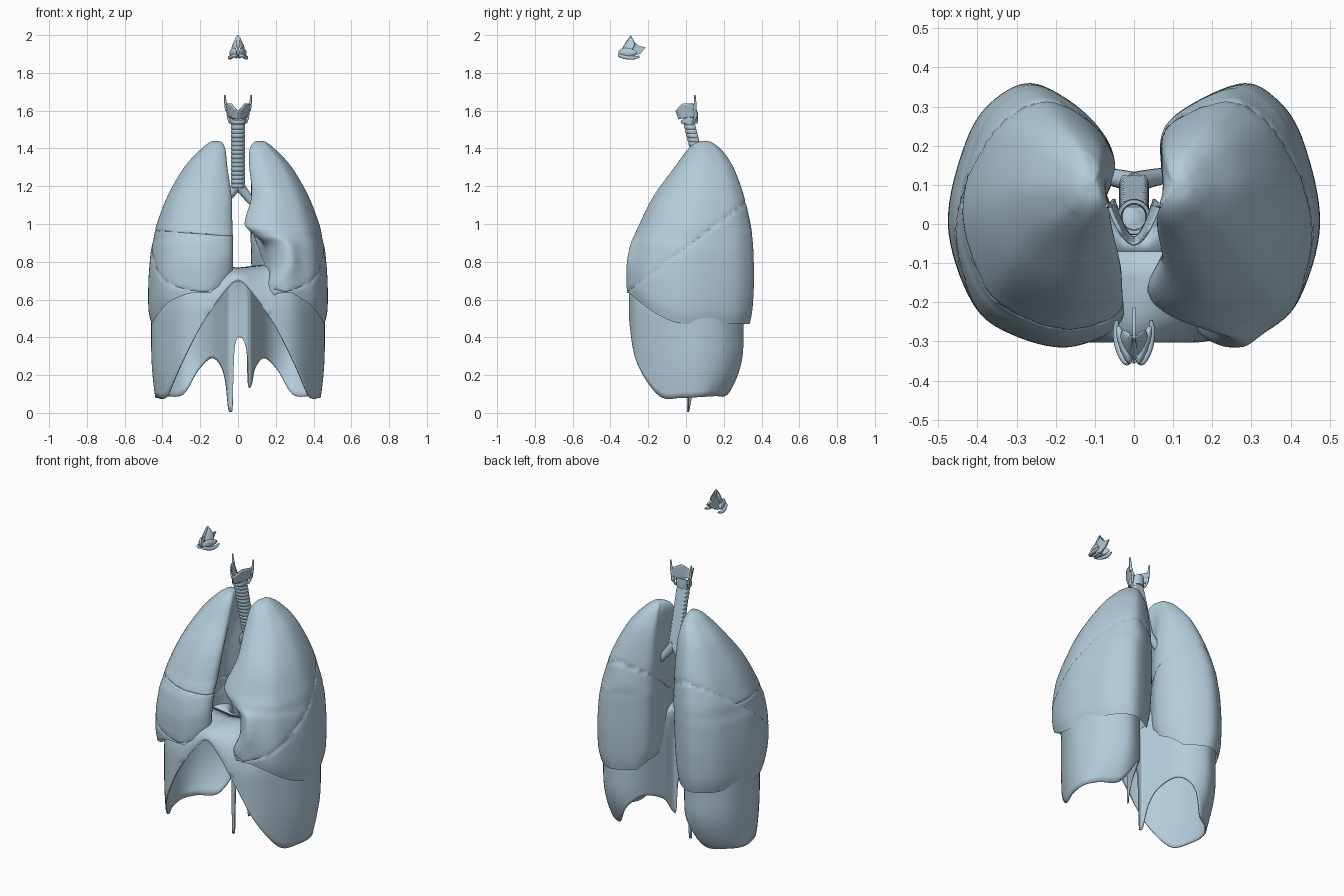
import bpy, bmesh, math
from mathutils import Vector

if "Cube" in bpy.data.objects:
    bpy.data.objects.remove(bpy.data.objects["Cube"])

tissue = bpy.data.materials.new("pale_blue")
tissue.diffuse_color = (.45, .60, .70, 1)
tissue.use_nodes = True
tissue.node_tree.nodes["Principled BSDF"].inputs["Base Color"].default_value = tissue.diffuse_color


def catmull(pts, n, closed=False):
    """Smooth curve through points of any dimension, n samples per span."""
    m, out = len(pts), []
    get = (lambda i: pts[i % m]) if closed else (lambda i: pts[min(max(i, 0), m - 1)])
    for i in range(m if closed else m - 1):
        for k in range(n):
            t = k / n
            out.append(tuple(0.5 * (2 * b + (c - a) * t + (2 * a - 5 * b + 4 * c - d) * t * t
                                    + (3 * b - a - 3 * c + d) * t ** 3)
                             for a, b, c, d in zip(get(i - 1), get(i), get(i + 1), get(i + 2))))
    if not closed:
        out.append(tuple(pts[-1]))
    return out


def clamp(v):
    return min(max(v, 0), 1)


def loft(rings, closed=True, caps=True):
    bm = bmesh.new()
    rows = [[bm.verts.new(p) for p in r] for r in rings]
    n = len(rows[0])
    for a, b in zip(rows, rows[1:]):
        for j in range(n if closed else n - 1):
            k = (j + 1) % n
            bm.faces.new((a[j], a[k], b[k], b[j]))
    if caps:
        bm.faces.new(rows[0])
        bm.faces.new(rows[-1])
    bmesh.ops.recalc_face_normals(bm, faces=bm.faces)
    return bm


def finish(name, bm, thick=0, subdiv=0, angle=40):
    me = bpy.data.meshes.new(name)
    bm.to_mesh(me)
    bm.free()
    me.materials.append(tissue)
    ob = bpy.data.objects.new(name, me)
    bpy.context.collection.objects.link(ob)
    bpy.ops.object.select_all(action='DESELECT')
    ob.select_set(True)
    bpy.context.view_layer.objects.active = ob
    bpy.ops.object.shade_smooth_by_angle(angle=math.radians(angle))
    if thick:
        mod = ob.modifiers.new("thickness", 'SOLIDIFY')
        mod.thickness, mod.offset = thick, 0
    if subdiv:
        ob.modifiers.new("round", 'SUBSURF').levels = subdiv


def tube(name, pts, n=8, sides=14):
    """Tapered tube; each point is x, y, z, radius."""
    path = catmull(pts, n)
    rings = []
    for i, p in enumerate(path):
        d = Vector(path[min(i + 1, len(path) - 1)][:3]) - Vector(path[max(i - 1, 0)][:3])
        q = d.to_track_quat('Z', 'Y')
        rings.append([Vector(p[:3]) + q @ Vector((p[3] * math.cos(a), p[3] * math.sin(a), 0))
                      for a in (2 * math.pi * k / sides for k in range(sides))])
    finish(name, loft(rings))


# Lungs: z, outer x, front y, back y, front inner x (right, left), hilum x, back inner x
LEVELS = [
    (1.440, .130, .090, .110, .105, .105, .105, .105),
    (1.430, .155, .050, .140, .085, .082, .085, .092),
    (1.39, .203, .005, .190, .068, .062, .072, .080),
    (1.30, .285, -.060, .250, .058, .062, .075, .072),
    (1.15, .372, -.170, .305, .035, .075, .090, .070),
    (1.00, .430, -.245, .340, .030, .035, .100, .070),
    (.92, .447, -.272, .350, .028, .085, .110, .070),
    (.85, .462, -.292, .355, .026, .160, .115, .072),
    (.70, .474, -.312, .358, .026, .175, .120, .075),
    (.55, .474, -.314, .350, .030, .130, .115, .080),
    (.47, .458, -.310, .335, .040, .145, .115, .090)]


def base_z(x, y):
    front = clamp(-y / .30) ** 1.7
    medial = clamp((.14 - abs(x)) / .1)
    hollow = max(0, 1 - ((y + .03) / .17) ** 2) * clamp((.24 - abs(x)) / .1)
    return .47 + .165 * front + .12 * medial + .13 * hollow


def lung(name, side):
    rings = []
    for z, xo, yf, yb, xr, xl, xh, xb in catmull(LEVELS, 7):
        xi = xr if side < 0 else xl
        b = min(xi, .06) if z < 1.4 else xi
        w, h = xo - b, yb - yf
        mid = clamp((1.35 - z) / .2) * .022 if side < 0 else 0
        loop = catmull([(xi, yf + .12 * h), (xi + .3 * (xo - xi), yf), (b + .66 * w, yf + .055 * h),
                        (b + .87 * w, yf + .18 * h), (xo, yf + .47 * h), (b + .90 * w, yf + .78 * h),
                        (b + .74 * w, yf + .94 * h), (b + .5 * w, yb),
                        (xb + (.08 if side < 0 else .05) * w, yf + .86 * h),
                        (xb - mid, yf + .66 * h), (xh, yf + .38 * h)], 8, True)
        rings.append([(side * x, y, z if z > 1 else 1 - (1 - z) * (1 - base_z(x, y)) / .53)
                      for x, y in loop])
    # hollow underside resting on the diaphragm
    rim = rings[-1]
    cx, cy = side * .26, .02
    for k in (.97, .85, .6, .3, .05):
        rings.append([(cx + (x - cx) * k, cy + (y - cy) * k, z + (.79 - z) * (1 - k ** 3))
                      for x, y, z in rim])
    bm = loft(rings)

    # fissures are thin grooves cut between the lobes
    def groove(co, no, faces):
        geom = list({e for f in faces for e in (*f.verts, *f.edges)}) + list(faces)
        cut = bmesh.ops.bisect_plane(bm, geom=geom, dist=1e-3, plane_co=co, plane_no=no)['geom_cut']
        bm.normal_update()
        verts = [v for v in cut if isinstance(v, bmesh.types.BMVert)]
        for v, n in [(v, v.normal.copy()) for v in verts]:
            v.co -= n * .004

    co, no = Vector((0, 0, .875)), Vector((0, -.45, .6))
    groove(co, no, bm.faces[:])
    if side < 0:
        groove(Vector((0, 0, .935)), Vector((.07, 0, 1)),
               [f for f in bm.faces if (f.calc_center_median() - co).dot(no) > 0])
    finish(name, bm, angle=50)


lung("right_lung", -1)
lung("left_lung", 1)

# Diaphragm: outline x, y and height of the free lower edge
half = [(.08, -.300, .63), (.19, -.295, .47), (.30, -.255, .26), (.392, -.14, .09), (.446, -.02, .08),
        (.452, .09, .085), (.405, .21, .09), (.30, .295, .10), (.21, .280, .23), (.14, .21, .29)]
crura = [(.09, .09, .24), (.07, .03, .15), (.055, .015, .15), (.045, .01, .33), (.015, .01, .40),
         (-.018, .01, .34), (-.030, .01, .012), (-.048, .015, .012), (-.064, .05, .16), (-.09, .11, .25)]
outline = [(0, -.30, .70)] + half + crura + [(-x, y, z) for x, y, z in reversed(half)]
columns = []
for ox, oy, zr in catmull(outline, 7, True):
    zr = max(zr, 0.005)
    zs = max(zr, .52)
    tx, ty = ox * .5, -.07
    zt = .765 + .12 * abs(tx)
    col = []
    for k in range(15):
        z = zr + (zs - zr) * k / 14
        t = max(0, (.36 - z) / .36) ** 2 * clamp(abs(ox) / .25)
        col.append((ox * (1 - .08 * t), oy * (1 - .5 * t * clamp((oy - .04) / .14)), z))
    for k in range(1, 13):
        a = k / 12 * math.pi / 2
        c = max(math.cos(a), 0) ** .6
        col.append((tx + (ox - tx) * c, ty + (oy - ty) * c, zs + (zt - zs) * math.sin(a)))
    columns.append(col)
finish("diaphragm", loft(list(zip(*columns)), caps=False), thick=.008, angle=50)

# Windpipe with ringed cartilage and a flat back
rings, rows, count = [], 16 * 6, 16
for i in range(rows + 1):
    t = i / rows
    r = .034 + .004 * abs(math.sin(math.pi * count * t)) ** .7
    cy, z = .02 + .088 * t, 1.545 - .355 * t
    rings.append([(r * math.cos(a), cy + max(-r, min(r * math.sin(a), .024)), z)
                  for a in (2 * math.pi * k / 28 for k in range(28))])
finish("trachea", loft(rings), angle=60)

# Bronchi and their branches
for s, side in ((-1, "right"), (1, "left")):
    tube(side + "_bronchus", [(0, .105, 1.215, .028), (s * .035, .115, 1.165, .024),
                              (s * .09, .125, 1.10, .020), (s * .16, .13, 1.04, .016)])
    tube(side + "_upper_branch", [(s * .06, .12, 1.13, .016), (s * .11, .11, 1.14, .015),
                                  (s * .17, .10, 1.18, .01)])
    tube(side + "_lower_branch", [(s * .08, .125, 1.11, .017), (s * .115, .135, 1.02, .015),
                                  (s * .15, .15, .90, .01)])

# Larynx: shield plate open at the back
rings = []
for i in range(9):
    t = i / 8
    row = []
    for j in range(33):
        u = j / 16 - 1
        a = abs(u)
        top = 1.600 + .038 * clamp(a / .45) ** 1.2 - .008 * max(0, a - .6)
        bot = 1.555 + .012 * a
        wide = .052 + .014 * t
        row.append((math.copysign(wide * a ** .75, u), -.036 - .016 * t + .1 * a ** 1.35, bot + (top - bot) * t))
    rings.append(row)
finish("thyroid_cartilage", loft(rings, closed=False, caps=False), thick=.008)
for s, side in ((-1, "right"), (1, "left")):
    tube(side + "_upper_horn", [(s * .060, .046, 1.60, .009), (s * .066, .048, 1.64, .007),
                                (s * .070, .047, 1.682, .004)])
    tube(side + "_lower_horn", [(s * .054, .05, 1.59, .008), (s * .050, .048, 1.56, .007),
                                (s * .043, .035, 1.535, .005)])

# Ring cartilage, taller at the back
rings = []
for r, f in ((.034, 0), (.041, 0), (.044, .5), (.042, 1), (.033, 1), (.030, .5), (.034, 0)):
    rings.append([(r * math.cos(a), .018 + r * 1.05 * math.sin(a),
                   1.532 + f * (.038 + .022 * math.sin(a)))
                  for a in (2 * math.pi * k / 32 for k in range(32))])
finish("cricoid_cartilage", loft(rings, caps=False))

# Nose: septum plate
prof = [(-.292, 2.0), (-.318, 1.965), (-.340, 1.925), (-.357, 1.90), (-.335, 1.882), (-.285, 1.885),
        (-.24, 1.903), (-.213, 1.937), (-.245, 1.94), (-.272, 1.962)]
finish("nose_septum", loft([[(x, y, z) for y, z in prof] for x in (-.004, .004)]))

for s, side in ((-1, "right"), (1, "left")):
    # upper side plates
    a = catmull([(s * .003, -.290, 1.995), (s * .005, -.318, 1.962), (s * .006, -.338, 1.928)], 5)
    b = catmull([(s * .010, -.278, 1.975), (s * .030, -.270, 1.945), (s * .036, -.290, 1.915)], 5)
    mid = [tuple((p + q) / 2 + d for p, q, d in zip(u, v, (s * .005, -.004, .003))) for u, v in zip(a, b)]
    finish(side + "_upper_nose_plate", loft([a, mid, b], closed=False, caps=False), thick=.005, subdiv=1)
    # nostril wing and its lower rim
    bm = bmesh.new()
    bmesh.ops.create_uvsphere(bm, u_segments=24, v_segments=14, radius=1)
    for v in bm.verts:
        x, y, z = v.co
        x, y, z = x * .013, y * .052, z * (.024 - .006 * y)
        c, sn = math.cos(.32), math.sin(.32)
        v.co = (s * (.026 + x * c + y * sn), -.309 + y * c - x * sn, 1.907 + z)
    if s < 0:
        bmesh.ops.reverse_faces(bm, faces=bm.faces)
    finish(side + "_nose_wing", bm)
    tube(side + "_nostril_rim", [(s * .008, -.285, 1.882, .005), (s * .010, -.335, 1.886, .008),
                                 (s * .020, -.352, 1.892, .009), (s * .038, -.318, 1.882, .010),
                                 (s * .045, -.275, 1.880, .009), (s * .044, -.246, 1.888, .004)])
